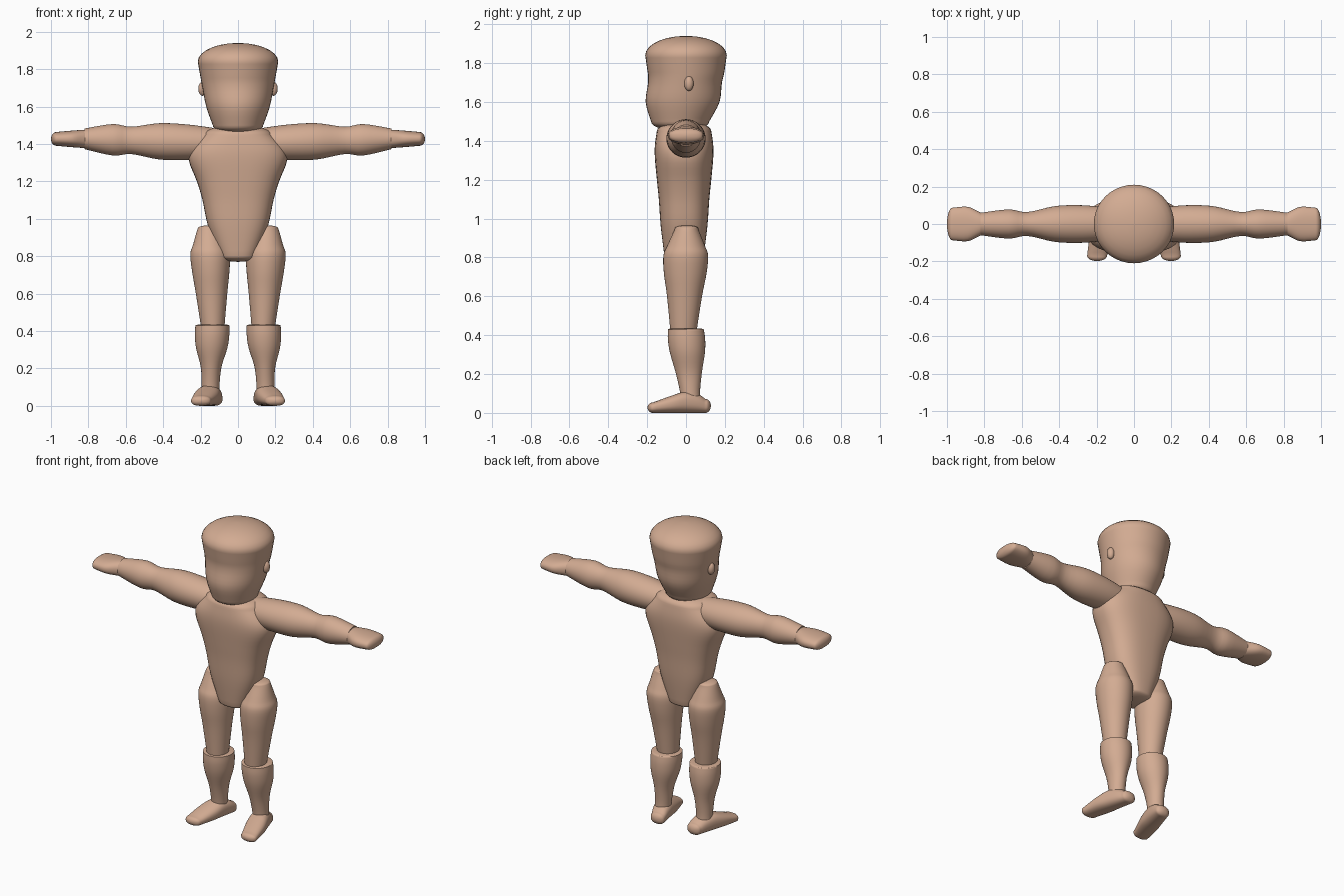
import bpy, math

if "Cube" in bpy.data.objects:
    bpy.data.objects.remove(bpy.data.objects["Cube"])

skin = bpy.data.materials.new("tan skin")
skin.use_nodes = True
skin.diffuse_color = (0.65, 0.41, 0.29, 1)
skin.node_tree.nodes["Principled BSDF"].inputs["Base Color"].default_value = skin.diffuse_color

SIDES = 40
STEPS = 4
DOME_STEPS = 7


def smooth_rings(rings):
    """Catmull-Rom interpolation through the given cross-sections."""
    padded = [rings[0]] + rings + [rings[-1]]
    rows = []
    for before, start, end, after in zip(padded, padded[1:], padded[2:], padded[3:]):
        for step in range(STEPS):
            t = step / STEPS
            rows.append([start_v + t / 2 * (end_v - before_v
                         + t * (2 * before_v - 5 * start_v + 4 * end_v - after_v
                                + t * (3 * start_v - before_v - 3 * end_v + after_v)))
                         for before_v, start_v, end_v, after_v
                         in zip(before, start, end, after)])
    return rows + [list(rings[-1])]


def dome(row, height):
    """Round off an end ring with a quarter ellipse of the given height."""
    position, half_u, half_v, centre_u, centre_v = row
    rows = []
    for step in range(1, DOME_STEPS + 1):
        angle = step / DOME_STEPS * math.radians(88)
        shrink = math.cos(angle)
        rows.append([position + height * math.sin(angle),
                     half_u * shrink, half_v * shrink, centre_u, centre_v])
    return rows


def signed_power(value, exponent):
    return math.copysign(abs(value) ** exponent, value)


def finish(part):
    bpy.ops.object.select_all(action="DESELECT")
    part.select_set(True)
    bpy.context.view_layer.objects.active = part
    part.data.materials.append(skin)
    bpy.ops.object.shade_smooth_by_angle(angle=math.radians(50))


def loft(name, axis, rings, centre, start_dome=0, end_dome=0, power=2, sign=1):
    """Skin rings of (position, half size, half size) around a centre line."""
    rows = [row + list(centre(row[0], row[2])) for row in smooth_rings(rings)]
    if start_dome:
        rows = dome(rows[0], -start_dome)[::-1] + rows
    if end_dome:
        rows = rows + dome(rows[-1], end_dome)
    verts = []
    for position, half_u, half_v, centre_u, centre_v in rows:
        for side in range(SIDES):
            angle = math.tau * side / SIDES
            u = centre_u + half_u * signed_power(math.cos(angle), 2 / power)
            v = centre_v + half_v * signed_power(math.sin(angle), 2 / power)
            x, y, z = {"x": (position, u, v), "y": (u, position, v), "z": (u, v, position)}[axis]
            verts.append((sign * x, y, z))
    faces = [list(range(SIDES))[::-1], list(range(len(verts) - SIDES, len(verts)))]
    for base in range(0, len(verts) - SIDES, SIDES):
        for side in range(SIDES):
            here, beside = base + side, base + (side + 1) % SIDES
            faces.append([here, beside, beside + SIDES, here + SIDES])
    # Keep the winding outward for the y axis and for mirrored parts
    if (axis == "y") != (sign < 0):
        faces = [face[::-1] for face in faces]
    mesh = bpy.data.meshes.new(name)
    mesh.from_pydata(verts, [], faces)
    part = bpy.data.objects.new(name, mesh)
    bpy.context.collection.objects.link(part)
    finish(part)


def pair(name, *args, **options):
    loft("left_" + name, *args, **options)
    loft("right_" + name, *args, sign=-1, **options)


# Head: tapering jaw, wide brow and domed crown
loft("head", "z",
     [(1.5, .135, .15), (1.6, .17, .19), (1.7, .19, .19), (1.77, .203, .2), (1.84, .215, .21)],
     centre=lambda z, half: (0, min(0, (z - 1.74) / 8)), start_dome=.05, end_dome=.1)

# Torso: wide chest narrowing to the pelvis
loft("torso", "z",
     [(.8, .1, .1), (.96, .16, .12), (1.1, .19, .13), (1.2, .22, .14),
      (1.31, .262, .15), (1.38, .25, .15), (1.45, .185, .14)],
     centre=lambda z, half: (0, -.01), start_dome=.03, end_dome=.05, power=2.5)

# Arms swelling at the upper arm and forearm
pair("arm", "x",
     [(.12, .085, .08), (.27, .1, .095), (.42, .096, .097), (.57, .064, .073),
      (.67, .078, .084), (.82, .06, .055)],
     centre=lambda x, half: (0, 1.4 + x / 30))

# Mitten hands
pair("hand", "x",
     [(.8, .05, .045), (.83, .066, .048), (.89, .092, .044), (.97, .087, .037)],
     centre=lambda x, half: (0, 1.427), end_dome=.03, power=2.3)

# Thighs with a narrow hip peg
pair("thigh", "z",
     [(.4, .06, .065), (.6, .084, .09), (.72, .1, .11), (.81, .106, .115),
      (.86, .09, .097), (.93, .068, .067), (.95, .06, .06)],
     centre=lambda z, half: (.12 + z / 28, (z - .85) / 33), end_dome=.015)

# Calves with a full, flat-topped knee
pair("calf", "z",
     [(.06, .047, .05), (.12, .048, .053), (.21, .056, .068), (.31, .084, .09),
      (.38, .092, .096), (.43, .091, .092)],
     centre=lambda z, half: (.15 - z / 33, .028 - z / 15), end_dome=.007)

# Feet: flat soles, toes splayed outward
pair("foot", "y",
     [(-.17, .053, .027), (-.07, .065, .045), (0, .062, .055), (.06, .055, .049),
      (.1, .047, .036)],
     centre=lambda y, half: (.155 - y / 4, half), start_dome=.028, end_dome=.028, power=2.4)

# Ears
for name, sign in (("left_ear", 1), ("right_ear", -1)):
    bpy.ops.mesh.primitive_uv_sphere_add(segments=24, ring_count=14, radius=1,
                                         location=(sign * .19, .015, 1.695))
    ear = bpy.context.object
    ear.name = name
    ear.scale = (.022, .024, .038)
    finish(ear)
